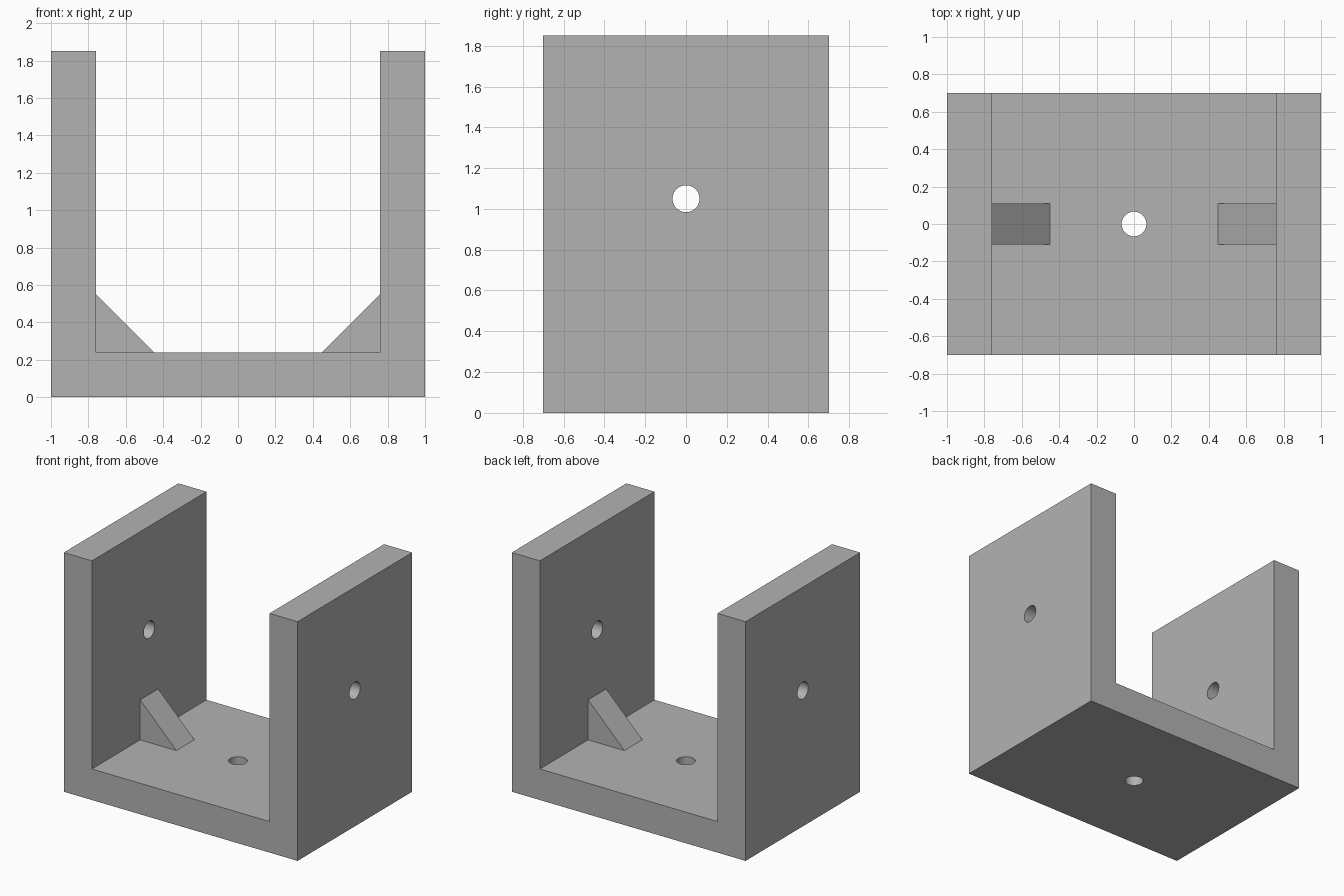
import bpy
import bmesh
from math import pi
from mathutils import Matrix

cube = bpy.data.objects.get("Cube")
if cube:
    bpy.data.objects.remove(cube, do_unlink=True)

WIDTH, DEPTH, HEIGHT, WALL = 2.0, 1.4, 1.85, 0.24
HOLE_RADIUS, HOLE_HEIGHT = 0.066, 1.05
RIB_LEG, RIB_DEPTH = 0.31, 0.22

grey = bpy.data.materials.new("plain grey")
grey.use_nodes = True
grey.diffuse_color = (0.45, 0.45, 0.45, 1)
grey.node_tree.nodes["Principled BSDF"].inputs["Base Color"].default_value = grey.diffuse_color


def add_object(name, bm):
    bmesh.ops.recalc_face_normals(bm, faces=bm.faces)
    mesh = bpy.data.meshes.new(name)
    bm.to_mesh(mesh)
    bm.free()
    mesh.materials.append(grey)
    obj = bpy.data.objects.new(name, mesh)
    bpy.context.collection.objects.link(obj)
    return obj


def extrude_profile(name, points, depth):
    """Extrude an x-z outline along y, centred on y = 0."""
    bm = bmesh.new()
    face = bm.faces.new([bm.verts.new((x, -depth / 2, z)) for x, z in points])
    moved = bmesh.ops.extrude_face_region(bm, geom=[face])["geom"]
    verts = [v for v in moved if isinstance(v, bmesh.types.BMVert)]
    bmesh.ops.translate(bm, verts=verts, vec=(0, depth, 0))
    return add_object(name, bm)


def drill(target, name, matrix):
    """Cut a round hole through the target along the matrix's z axis."""
    bm = bmesh.new()
    bmesh.ops.create_cone(bm, cap_ends=True, segments=48, radius1=HOLE_RADIUS,
                          radius2=HOLE_RADIUS, depth=WIDTH + 1, matrix=matrix)
    cutter = add_object(name, bm)
    cutter.hide_render = True
    cutter.hide_set(True)
    cutter.display_type = 'WIRE'
    mod = target.modifiers.new(name, 'BOOLEAN')
    mod.operation = 'DIFFERENCE'
    mod.solver = 'EXACT'
    mod.object = cutter
    # Apply the cut, then discard the cutter
    bpy.context.view_layer.update()
    graph = bpy.context.evaluated_depsgraph_get()
    cut_mesh = bpy.data.meshes.new_from_object(target.evaluated_get(graph))
    target.modifiers.clear()
    target.data = cut_mesh
    bpy.data.objects.remove(cutter, do_unlink=True)


# U-shaped bracket: base plate with two upright walls
outer, inner = WIDTH / 2, WIDTH / 2 - WALL
bracket = extrude_profile("bracket", [
    (-outer, 0), (outer, 0), (outer, HEIGHT), (inner, HEIGHT),
    (inner, WALL), (-inner, WALL), (-inner, HEIGHT), (-outer, HEIGHT)], DEPTH)

# Mounting hole in the base and one shaft hole through both walls
drill(bracket, "base_hole_cutter", Matrix.Identity(4))
drill(bracket, "wall_hole_cutter",
      Matrix.Translation((0, 0, HOLE_HEIGHT)) @ Matrix.Rotation(pi / 2, 4, 'Y'))

# Triangular ribs bracing each wall against the base
for side, name in ((1, "left_rib"), (-1, "right_rib")):
    extrude_profile(name, [(side * inner, WALL), (side * (inner - RIB_LEG), WALL),
                           (side * inner, WALL + RIB_LEG)], RIB_DEPTH)

# Smooth hole walls, keep the plate edges sharp
bpy.ops.object.select_all(action='DESELECT')
bracket.select_set(True)
bpy.context.view_layer.objects.active = bracket
bpy.ops.object.shade_smooth_by_angle()
